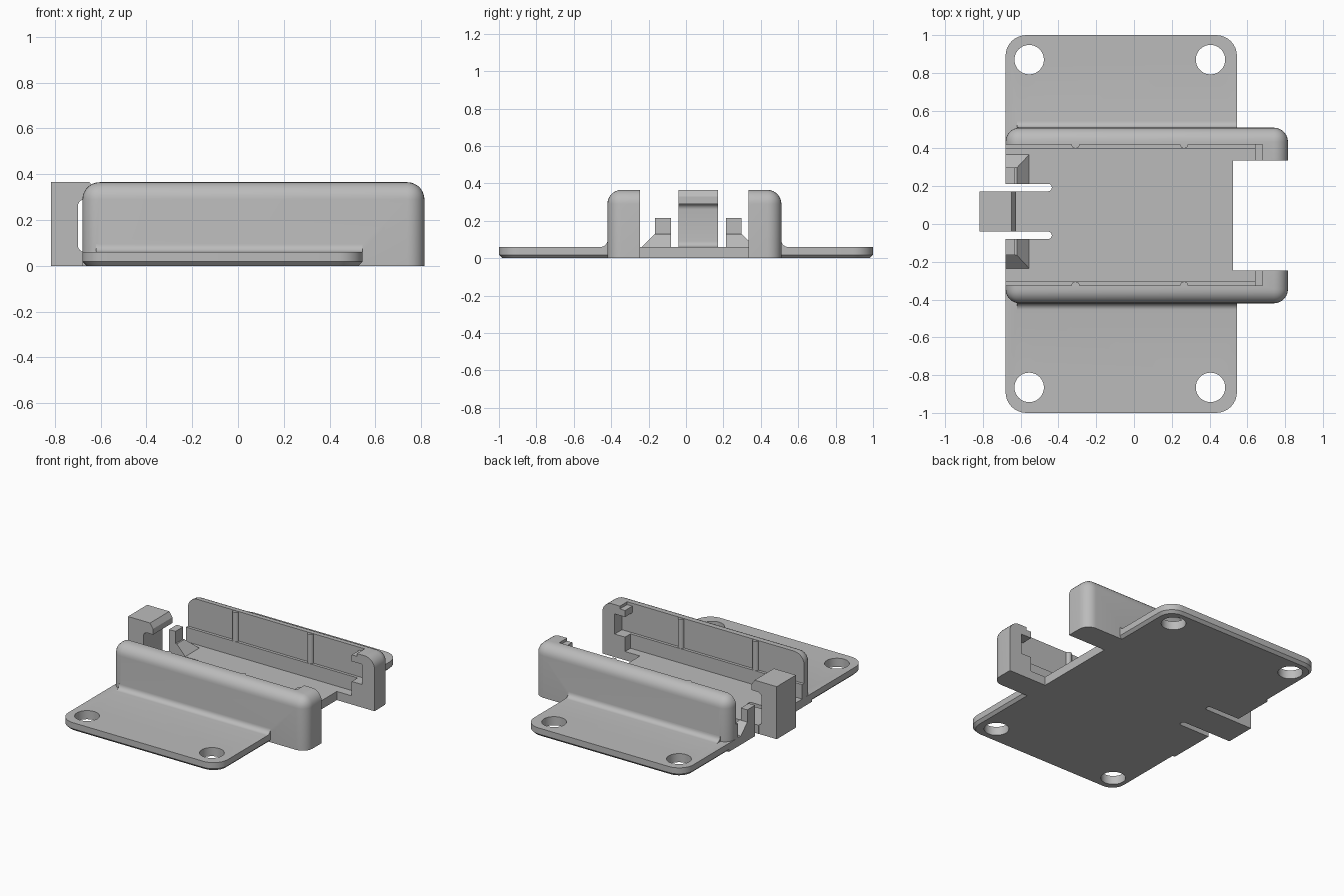
import bpy
import bmesh
from math import cos, sin, pi, radians

cube = bpy.data.objects.get("Cube")
if cube:
    bpy.data.objects.remove(cube, do_unlink=True)

grey = bpy.data.materials.new("plain_grey")
grey.use_nodes = True
grey.diffuse_color = (0.5, 0.5, 0.5, 1)
grey.node_tree.nodes["Principled BSDF"].inputs["Base Color"].default_value = (0.5, 0.5, 0.5, 1)


def finish(bm, name):
    bmesh.ops.recalc_face_normals(bm, faces=bm.faces)
    mesh = bpy.data.meshes.new(name)
    bm.to_mesh(mesh)
    bm.free()
    mesh.materials.append(grey)
    obj = bpy.data.objects.new(name, mesh)
    bpy.context.collection.objects.link(obj)
    return obj


def box_mesh(x, y, z):
    bm = bmesh.new()
    bmesh.ops.create_cube(bm, size=1)
    for v in bm.verts:
        v.co = [r[0] if c < 0 else r[1] for c, r in zip(v.co, (x, y, z))]
    return bm


def box(name, x, y, z):
    return finish(box_mesh(x, y, z), name)


def prism(name, points, axis, lo, hi):
    """Extrude a flat outline along one axis."""
    bm = bmesh.new()
    def place(p, d):
        p = list(p)
        p.insert("xyz".index(axis), d)
        return p
    face = bm.faces.new([bm.verts.new(place(p, lo)) for p in points])
    new = bmesh.ops.extrude_face_region(bm, geom=[face])["geom"]
    for v in new:
        if isinstance(v, bmesh.types.BMVert):
            v.co["xyz".index(axis)] = hi
    return finish(bm, name)


def arc(cx, cy, r, start, end, n=6):
    steps = [radians(start + (end - start) * i / n) for i in range(n + 1)]
    return [(cx + r * cos(a), cy + r * sin(a)) for a in steps]


def disc(name, x, y, r, z, sides=40):
    return prism(name, arc(x, y, r, 0, 360 - 360 / sides, sides - 1), "z", *z)


def combine(target, tool, operation):
    mod = target.modifiers.new("combine", "BOOLEAN")
    mod.object, mod.operation, mod.solver = tool, operation, "EXACT"
    bpy.context.view_layer.objects.active = target
    bpy.ops.object.modifier_apply(modifier=mod.name)
    bpy.data.objects.remove(tool, do_unlink=True)


def cut(target, x, y, z):
    combine(target, box("cutter", x, y, z), "DIFFERENCE")


# Mounting plate with rounded corners and a chamfered underside
bm = box_mesh((-0.68, 0.545), (-1, 1), (0, 0.06))
upright = [e for e in bm.edges if abs(e.verts[0].co.z - e.verts[1].co.z) > 0.01]
bmesh.ops.bevel(bm, geom=upright, offset=0.11, segments=8, affect="EDGES", profile=0.5)
under = [e for e in bm.edges if all(v.co.z < 0.001 for v in e.verts)]
bmesh.ops.bevel(bm, geom=under, offset=0.018, segments=1, affect="EDGES")
body = finish(bm, "base_and_walls")
for px in (-0.555, 0.405):
    for py in (-0.865, 0.87):
        combine(body, disc("hole", px, py, 0.078, (-0.1, 0.2)), "DIFFERENCE")

# Rounded housing, later hollowed out to leave the two side walls
bm = box_mesh((-0.68, 0.815), (-0.42, 0.51), (0, 0.365))
rounded = [e for e in bm.edges if any(v.co.z > 0.1 for v in e.verts)]
bmesh.ops.bevel(bm, geom=rounded, offset=0.075, segments=7, affect="EDGES", profile=0.5)
combine(body, finish(bm, "housing"), "UNION")
combine(body, box("floor", (-0.68, 0.525), (-0.41, 0.5), (0, 0.06)), "UNION")

# Fillets where the walls meet the plate
for wall, s in ((0.51, 1), (-0.42, -1)):
    curve = [(wall + s * (0.035 + y), 0.095 + z) for y, z in arc(0, 0, 0.035, 180, 270)]
    outline = [(wall - s * 0.02, 0.05), (wall - s * 0.02, 0.095)] + curve
    outline.append((wall + s * 0.035, 0.05))
    combine(body, prism("fillet", outline, "x", -0.62, 0.545), "UNION")

# Interior: stepped side walls, hooked end lips and the open end
cut(body, (-0.9, 0.64), (-0.305, 0.40), (0.06, 0.2))
cut(body, (-0.9, 0.64), (-0.325, 0.42), (0.16, 0.5))
cut(body, (0.6, 0.72), (-0.325, 0.42), (0.16, 0.3))
cut(body, (0.6, 0.68), (-0.325, 0.42), (0.345, 0.5))
cut(body, (0.525, 0.9), (-0.245, 0.335), (-0.1, 0.5))

# Slots that free the spring clip
for y in (-0.06, 0.193):
    r = 0.02
    outline = [(-0.8, y - r)] + arc(-0.455, y, r, -90, 90, 8) + [(-0.8, y + r)]
    combine(body, prism("slot", outline, "z", -0.1, 0.5), "DIFFERENCE")

# Half-round grip ribs on the inner walls
for x in (-0.31, 0.265):
    for y, name in ((0.422, "back_rib"), (-0.327, "front_rib")):
        disc(name, x, y, 0.022, (0.155, 0.362), 16)

# Corner stops: a slim post rising from a sloping foot
for inner, s, name in ((0.213, 1, "back_stop"), (-0.08, -1, "front_stop")):
    bm = bmesh.new()
    for x, w, z in ((-0.55, 0.16, 0.055), (-0.62, 0.085, 0.13)):
        for px in (-0.68, x):
            for py in (inner, inner + s * w):
                bm.verts.new((px, py, z))
    bmesh.ops.convex_hull(bm, input=bm.verts)
    finish(bm, name + "_foot")
    box(name + "_post", (-0.68, -0.63), sorted((inner, inner + s * 0.085)), (0.12, 0.215))

# Spring clip with a chamfered hook
outline = [(-0.818, 0), (-0.66, 0), (-0.66, 0.06)]
outline += arc(-0.67, 0.09, 0.03, 270, 180) + arc(-0.67, 0.26, 0.03, 180, 90)
outline += [(-0.625, 0.29), (-0.625, 0.33), (-0.648, 0.365), (-0.818, 0.365)]
prism("spring_clip", outline, "y", -0.04, 0.172)

# Smooth the rounded surfaces and keep the edges crisp
bpy.ops.object.select_all(action="DESELECT")
for obj in bpy.context.collection.objects:
    if obj.type == "MESH" and grey.name in obj.data.materials:
        obj.select_set(True)
        bpy.context.view_layer.objects.active = obj
bpy.ops.object.shade_smooth_by_angle(angle=radians(30))
